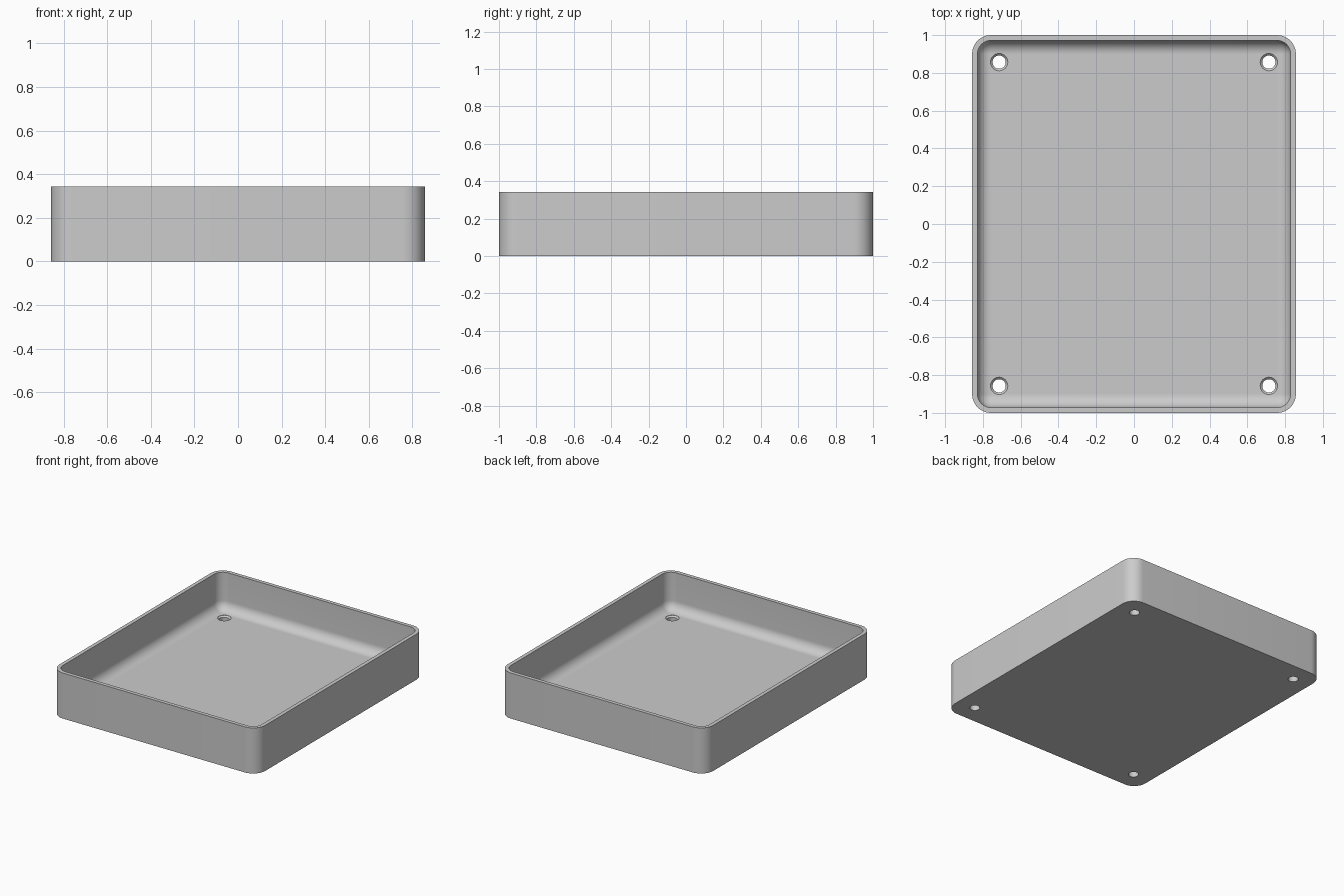
import bpy, bmesh, math

if "Cube" in bpy.data.objects:
    bpy.data.objects.remove(bpy.data.objects["Cube"])

HALF_X, HALF_Y, HEIGHT = 0.857, 1.0, 0.343
CORNER, WALL, FLOOR = 0.1, 0.0286, 0.06
FILLET = CORNER - WALL
STEPS = 12

grey = bpy.data.materials.new("light grey")
grey.use_nodes = True
colour = (0.6, 0.6, 0.6, 1)
grey.diffuse_color = colour
grey.node_tree.nodes["Principled BSDF"].inputs["Base Color"].default_value = colour


def make_object(name, bm):
    bmesh.ops.recalc_face_normals(bm, faces=bm.faces)
    mesh = bpy.data.meshes.new(name)
    bm.to_mesh(mesh)
    bm.free()
    mesh.materials.append(grey)
    obj = bpy.data.objects.new(name, mesh)
    bpy.context.collection.objects.link(obj)
    return obj


def rounded_ring(bm, inset, z):
    """Rounded rectangle, shrunk inwards by inset."""
    radius = max(CORNER - inset, 0.001)
    verts = []
    for i, (sx, sy) in enumerate([(1, 1), (-1, 1), (-1, -1), (1, -1)]):
        cx = sx * (HALF_X - inset - radius)
        cy = sy * (HALF_Y - inset - radius)
        for k in range(STEPS + 1):
            a = math.pi / 2 * (i + k / STEPS)
            verts.append(bm.verts.new((cx + radius * math.cos(a), cy + radius * math.sin(a), z)))
    return verts


def bridge(bm, a, b):
    for i in range(len(a)):
        j = (i + 1) % len(a)
        bm.faces.new((a[i], a[j], b[j], b[i]))


# Tray shell: outer wall, rim, inner wall and the fillet down to the floor
profile = [(0, 0), (0, HEIGHT), (WALL, HEIGHT)]
for k in range(STEPS + 1):
    a = math.pi / 2 * k / STEPS
    profile.append((WALL + FILLET * (1 - math.cos(a)), FLOOR + FILLET * (1 - math.sin(a))))
bm = bmesh.new()
rings = [rounded_ring(bm, inset, z) for inset, z in profile]
for lower, upper in zip(rings, rings[1:]):
    bridge(bm, lower, upper)
bm.faces.new(rings[0])
bm.faces.new(rings[-1])
bmesh.ops.remove_doubles(bm, verts=bm.verts, dist=0.00005)
tray = make_object("tray", bm)

# Screw holes, wider at the floor than underneath
bm = bmesh.new()
hole_profile = [(0.035, -0.1), (0.035, FLOOR - 0.012), (0.046, FLOOR - 0.001), (0.046, FLOOR + 0.1)]
for sx in (-1, 1):
    for sy in (-1, 1):
        loops = [[bm.verts.new((sx * 0.714 + r * math.cos(math.tau * k / 32),
                                sy * 0.857 + r * math.sin(math.tau * k / 32), z))
                  for k in range(32)] for r, z in hole_profile]
        for lower, upper in zip(loops, loops[1:]):
            bridge(bm, lower, upper)
        bm.faces.new(loops[0])
        bm.faces.new(loops[-1])
cutter = make_object("screw_hole_cutter", bm)

# Cut the holes, then drop the cutter
cut = tray.modifiers.new("screw holes", 'BOOLEAN')
cut.operation = 'DIFFERENCE'
cut.solver = 'EXACT'
cut.object = cutter
bpy.context.view_layer.objects.active = tray
tray.select_set(True)
bpy.ops.object.modifier_apply(modifier=cut.name)
bpy.data.objects.remove(cutter)
bpy.ops.object.shade_smooth_by_angle(angle=math.radians(35))
